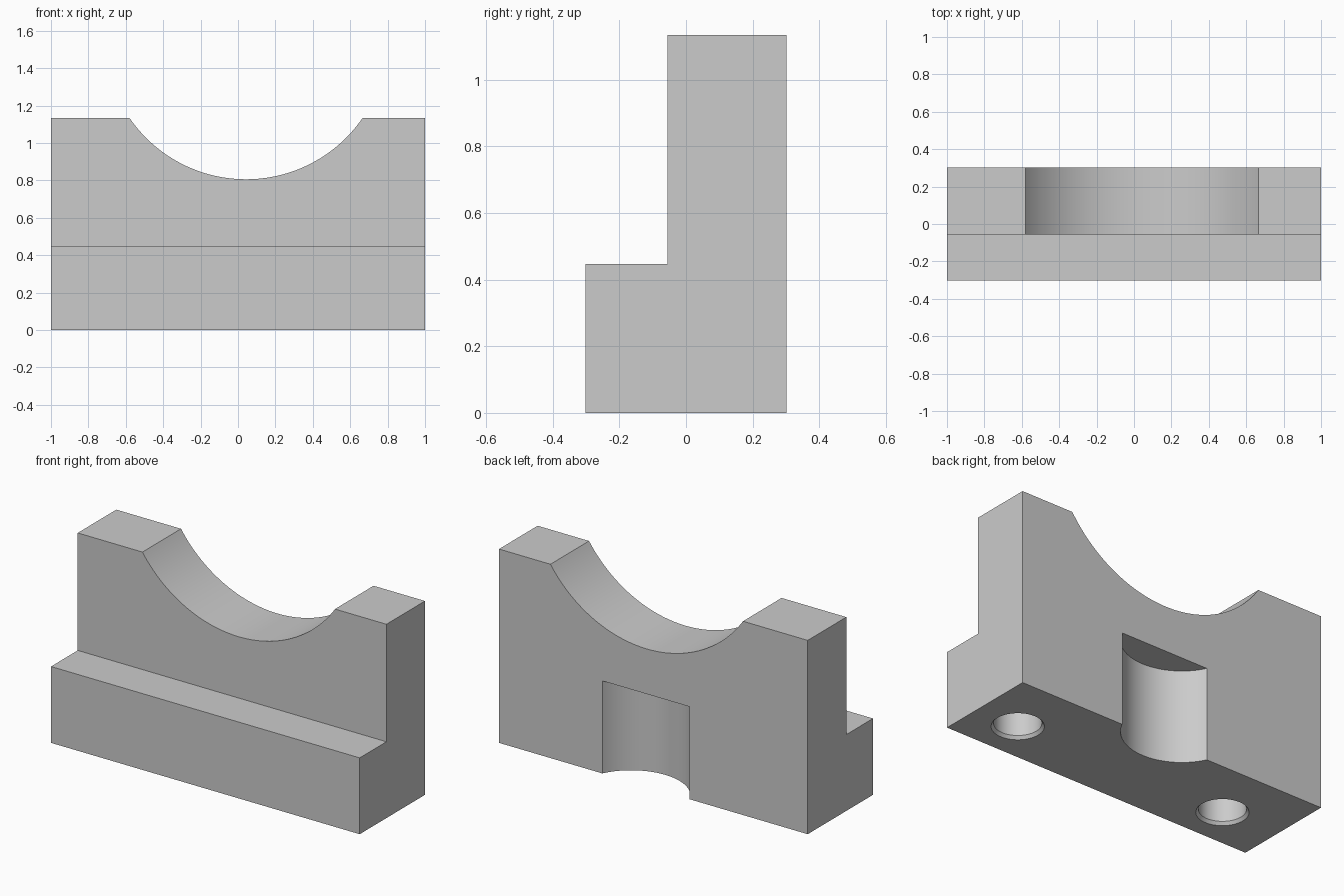
import bpy
import bmesh
import math
from mathutils import Matrix

if "Cube" in bpy.data.objects:
    bpy.data.objects.remove(bpy.data.objects["Cube"], do_unlink=True)

HALF_W, BACK, FRONT = 1.0, 0.302, -0.302
STEP_Y, STEP_Z, TOP = -0.055, 0.447, 1.135
MID = 0.043  # centre of the saddle, recess and holes

grey = bpy.data.materials.new("plain grey")
grey.use_nodes = True
colour = (0.6, 0.6, 0.6, 1)
grey.diffuse_color = colour
grey.node_tree.nodes["Principled BSDF"].inputs["Base Color"].default_value = colour


def to_object(name, bm):
    bmesh.ops.recalc_face_normals(bm, faces=bm.faces)
    mesh = bpy.data.meshes.new(name)
    bm.to_mesh(mesh)
    bm.free()
    mesh.materials.append(grey)
    obj = bpy.data.objects.new(name, mesh)
    bpy.context.collection.objects.link(obj)
    return obj


def turned(name, rings, matrix, sides=96):
    """Closed solid of revolution from (radius, height) rings."""
    bm = bmesh.new()
    loops = []
    for r, z in rings:
        angles = [2 * math.pi * i / sides for i in range(sides)]
        loops.append([bm.verts.new((r * math.cos(a), r * math.sin(a), z)) for a in angles])
    for low, high in zip(loops, loops[1:]):
        for i in range(sides):
            j = (i + 1) % sides
            bm.faces.new((low[i], low[j], high[j], high[i]))
    bm.faces.new(loops[0])
    bm.faces.new(loops[-1])
    bm.transform(matrix)
    return to_object(name, bm)


# Stepped block: side profile extruded across the width
bm = bmesh.new()
profile = [(FRONT, 0), (BACK, 0), (BACK, TOP), (STEP_Y, TOP), (STEP_Y, STEP_Z), (FRONT, STEP_Z)]
face = bm.faces.new([bm.verts.new((-HALF_W, y, z)) for y, z in profile])
ext = bmesh.ops.extrude_face_region(bm, geom=[face])
moved = [v for v in ext["geom"] if isinstance(v, bmesh.types.BMVert)]
bmesh.ops.translate(bm, verts=moved, vec=(2 * HALF_W, 0, 0))
block = to_object("saddle_block", bm)

# Round saddle across the top
lying = Matrix.Translation((MID, 0, 1.562)) @ Matrix.Rotation(math.pi / 2, 4, "X")
cutters = [turned("saddle_cutter", [(0.756, -0.6), (0.756, 0.6)], lying, 160)]

# Upright rounded recess in the back
upright = Matrix.Translation((MID + 0.005, 0.44, 0))
cutters.append(turned("recess_cutter", [(0.315, -0.1), (0.315, 0.542)], upright))

# Two chamfered blind holes in the underside
hole = [(0.137, -0.1), (0.137, 0), (0.124, 0.018), (0.124, 0.36)]
for side in (-1, 1):
    place = Matrix.Translation((MID + side * 0.686, -0.06, 0))
    cutters.append(turned("hole_cutter", hole, place, 64))

# Cut the block, then drop the cutters
bpy.ops.object.select_all(action="DESELECT")
bpy.context.view_layer.objects.active = block
block.select_set(True)
for cutter in cutters:
    cutter.hide_render = True
    mod = block.modifiers.new("cut", "BOOLEAN")
    mod.operation = "DIFFERENCE"
    mod.solver = "EXACT"
    mod.object = cutter
    bpy.ops.object.modifier_apply(modifier=mod.name)
for cutter in cutters:
    bpy.data.objects.remove(cutter, do_unlink=True)

bpy.ops.object.shade_smooth_by_angle(angle=math.radians(25))
